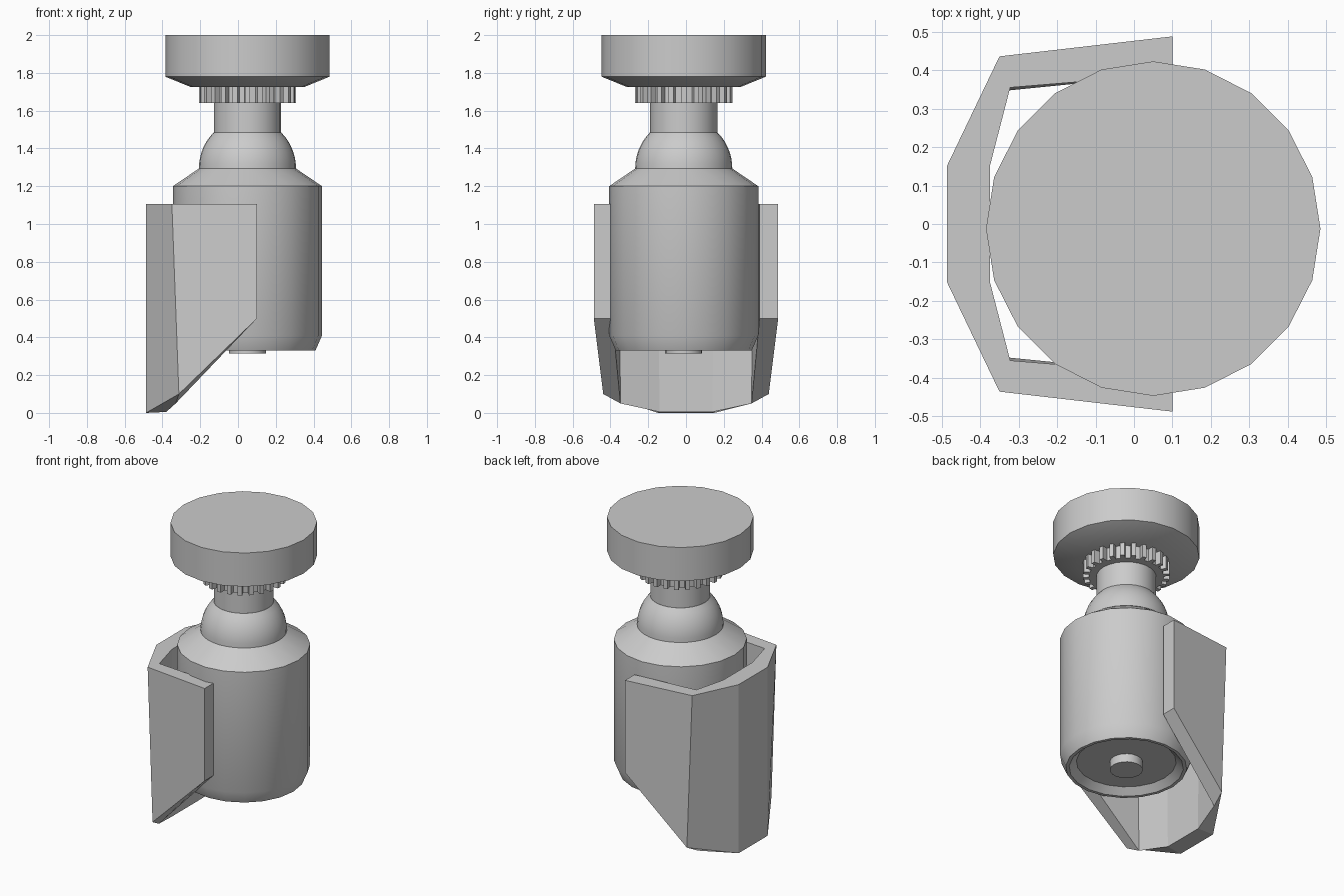
import bpy, bmesh
from math import sin, cos, pi, sqrt, radians

if "Cube" in bpy.data.objects:
    bpy.data.objects.remove(bpy.data.objects["Cube"])

AXIS = (0.05, -0.012)  # vertical axis of the turned parts


def make_object(name, verts, faces, smooth=False):
    mesh = bpy.data.meshes.new(name)
    mesh.from_pydata(verts, [], faces)
    bm = bmesh.new()
    bm.from_mesh(mesh)
    bmesh.ops.recalc_face_normals(bm, faces=bm.faces)
    bm.to_mesh(mesh)
    bm.free()
    ob = bpy.data.objects.new(name, mesh)
    bpy.context.collection.objects.link(ob)
    if smooth:
        bpy.ops.object.select_all(action='DESELECT')
        ob.select_set(True)
        bpy.context.view_layer.objects.active = ob
        bpy.ops.object.shade_smooth_by_angle(angle=radians(28))
    return ob


def stack_rings(name, rings, smooth=False):
    """Skin a list of equal-length closed rings and cap both ends."""
    n = len(rings[0])
    verts = [v for ring in rings for v in ring]
    faces = [(k * n + i, k * n + (i + 1) % n, (k + 1) * n + (i + 1) % n, (k + 1) * n + i)
             for k in range(len(rings) - 1) for i in range(n)]
    faces += [tuple(range(n)), tuple(range(len(verts) - n, len(verts)))]
    return make_object(name, verts, faces, smooth)


def turn(name, profile, sides=20):
    """Lathe an (r, z) profile about the axis."""
    rings = [[(AXIS[0] + r * cos(2 * pi * i / sides), AXIS[1] + r * sin(2 * pi * i / sides), z)
              for i in range(sides)] for r, z in profile]
    return stack_rings(name, rings, smooth=True)


# Turned parts, top to bottom
turn("mounting_base", [(0.435, 2.0), (0.435, 1.78), (0.30, 1.725)])
turn("neck", [(0.178, 1.73), (0.178, 1.48)], 24)
R, ZC = 0.257, 1.30
dome = [(sqrt(R * R - (0.185 * k / 7) ** 2), ZC - 0.005 + 0.19 * k / 7) for k in range(8)]
turn("ball_joint", dome, 32)
turn("body", [(0.255, 1.295), (0.395, 1.20), (0.395, 0.41), (0.36, 0.33),
              (0.34, 0.33), (0.297, 0.37)])
turn("lens_button", [(0.098, 0.375), (0.098, 0.315)])

# Toothed collar under the base
TEETH = 24
outline = []
for t in range(TEETH):
    for f, r in ((-0.25, 0.222), (-0.2, 0.258), (0.2, 0.258), (0.25, 0.222)):
        a = 2 * pi * (t + f) / TEETH
        outline.append((AXIS[0] + r * cos(a), AXIS[1] + r * sin(a)))
stack_rings("toothed_collar", [[(x, y, z) for x, y in outline] for z in (1.73, 1.64)])

# Rear shroud: cross-sections from front edge to back, then mirrored in y
# (outer top, inner top, inner bottom, outer bottom)
half = [
    [(0.10, 0.488, 1.105), (0.10, 0.39, 1.105), (0.10, 0.39, 0.50), (0.10, 0.488, 0.50)],
    [(-0.35, 0.436, 1.105), (-0.322, 0.355, 1.105), (-0.33, 0.347, 0.05), (-0.313, 0.438, 0.10)],
    [(-0.487, 0.15, 1.105), (-0.375, 0.15, 1.105), (-0.38, 0.14, 0.005), (-0.487, 0.15, 0.0)],
]
mirrored = [[(x, -y, z) for x, y, z in section] for section in reversed(half)]
stack_rings("rear_shroud", half + mirrored)
